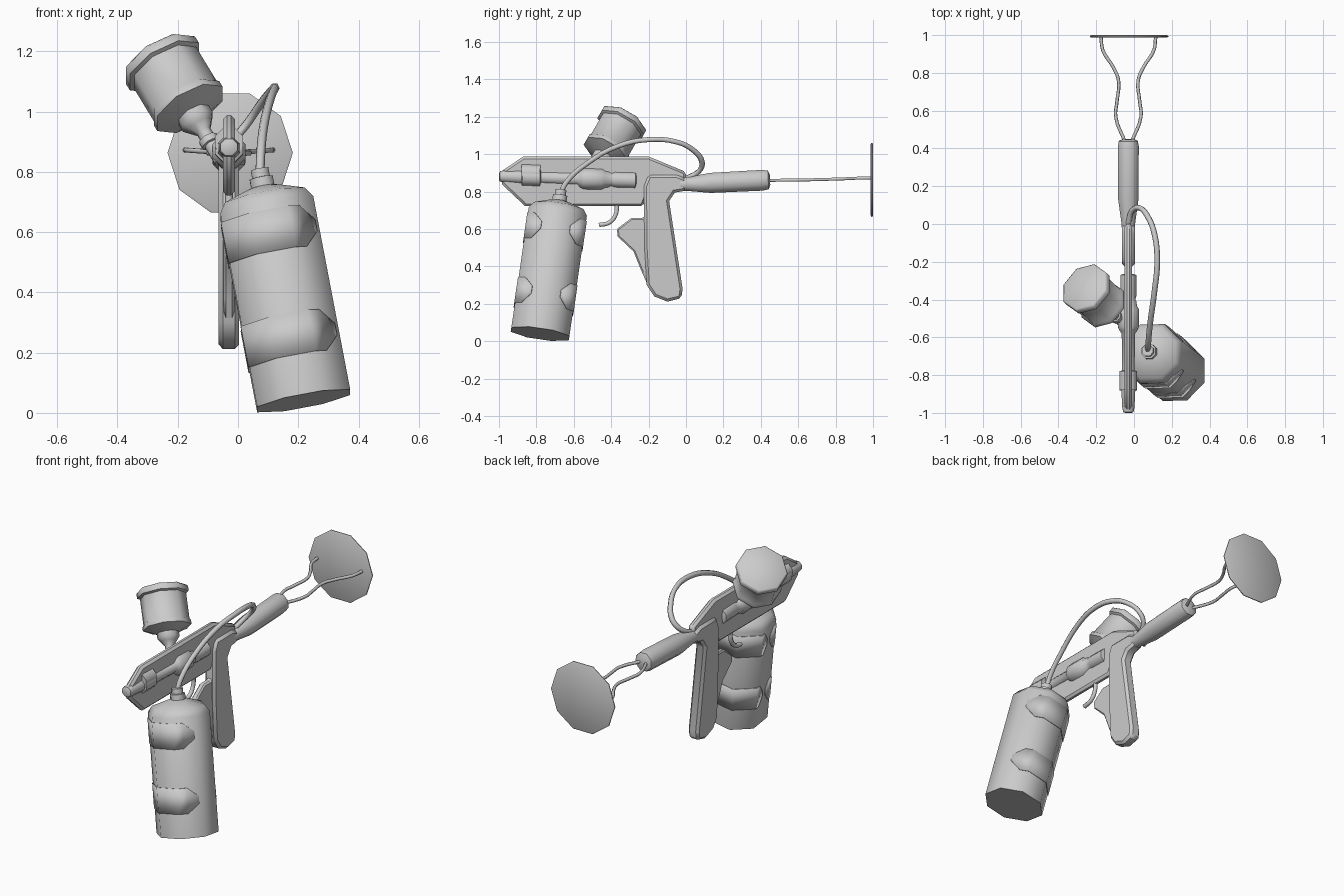
import bpy, bmesh
from math import cos, sin, radians, pi
from mathutils import Vector

cube = bpy.data.objects.get("Cube")
if cube:
    bpy.data.objects.remove(cube, do_unlink=True)

GREY = (0.6, 0.6, 0.6, 1.0)
mat = bpy.data.materials.new("plain grey")
mat.use_nodes = True
mat.diffuse_color = GREY
mat.node_tree.nodes["Principled BSDF"].inputs["Base Color"].default_value = GREY

MID = -0.03  # sideways position of the gun's centre plane


def finish(name, bm, angle=50):
    bmesh.ops.recalc_face_normals(bm, faces=bm.faces)
    me = bpy.data.meshes.new(name)
    bm.to_mesh(me)
    bm.free()
    me.materials.append(mat)
    me.shade_smooth()
    me.set_sharp_from_angle(angle=radians(angle))
    ob = bpy.data.objects.new(name, me)
    bpy.context.collection.objects.link(ob)
    return ob


def frame(start, end):
    start = Vector(start)
    axis = (Vector(end) - start).normalized()
    u = Vector((1, 0, 0))
    u = (u - axis * u.dot(axis)).normalized()
    return start, axis, u, axis.cross(u)


def lathe(name, start, end, profile, sides=8, roll=0.5):
    """Turned part: profile holds (distance along axis, radius)."""
    o, axis, u, v = frame(start, end)
    bm = bmesh.new()
    rings = []
    for t, r in profile:
        ring = []
        for i in range(sides):
            a = 2 * pi * (i + roll) / sides
            ring.append(bm.verts.new(o + axis * t + (u * cos(a) + v * sin(a)) * r))
        rings.append(ring)
    for lo, hi in zip(rings, rings[1:]):
        for i in range(sides):
            j = (i + 1) % sides
            bm.faces.new((lo[i], lo[j], hi[j], hi[i]))
    bm.faces.new(rings[0])
    bm.faces.new(rings[-1])
    return finish(name, bm)


def slab(name, outline, half, bevel):
    """Flat part cut from a side outline of (y, z) points, with chamfered edges."""
    bm = bmesh.new()
    face = bm.faces.new([bm.verts.new((MID - half, y, z)) for y, z in outline])
    new = bmesh.ops.extrude_face_region(bm, geom=[face])["geom"]
    bmesh.ops.translate(bm, vec=(2 * half, 0, 0),
                        verts=[g for g in new if isinstance(g, bmesh.types.BMVert)])
    ob = finish(name, bm)
    mod = ob.modifiers.new("chamfer", "BEVEL")
    mod.width = bevel
    mod.segments = 1
    mod.limit_method = "ANGLE"
    mod.angle_limit = radians(60)
    return ob


def tube(name, points, radius):
    cu = bpy.data.curves.new(name, "CURVE")
    cu.dimensions = "3D"
    cu.bevel_depth = radius
    cu.bevel_resolution = 1
    cu.resolution_u = 4
    cu.use_fill_caps = True
    sp = cu.splines.new("BEZIER")
    sp.bezier_points.add(len(points) - 1)
    for bp, p in zip(sp.bezier_points, points):
        bp.co = p
        bp.handle_left_type = bp.handle_right_type = "AUTO"
    cu.materials.append(mat)
    ob = bpy.data.objects.new(name, cu)
    bpy.context.collection.objects.link(ob)
    return ob


# Large canister hanging on the left side
CAN_BASE, CAN_TOP, CAN_R = (0.218, -0.78, 0.04), (0.073, -0.67, 0.80), 0.17
lathe("large_canister", CAN_BASE, CAN_TOP,
      [(0, CAN_R), (0.66, CAN_R), (0.695, 0.145), (0.725, 0.06), (0.73, 0.042),
       (0.76, 0.042), (0.762, 0.032), (0.79, 0.032), (0.792, 0.015)])


# Pointed label plates wrapped round the canister
def label(name, height, mirror):
    o, axis, u, v = frame(CAN_BASE, CAN_TOP)
    bm = bmesh.new()
    pairs = []
    for deg, half in [(-175, 0.02), (-165, 0.07), (-157.5, 0.07), (-112.5, 0.07),
                      (-67.5, 0.07), (-50, 0.07), (-28, 0.02)]:
        a = radians(deg * mirror)
        off = radians((deg - 22.5) % 45 - 22.5)
        r = CAN_R * cos(pi / 8) / cos(off) + 0.002
        p = o + (u * cos(a) + v * sin(a)) * r
        pairs.append([bm.verts.new(p + axis * (height + s * half)) for s in (-1, 1)])
    for (a, b), (c, d) in zip(pairs, pairs[1:]):
        bm.faces.new((a, c, d, b))
    ob = finish(name, bm)
    mod = ob.modifiers.new("thickness", "SOLIDIFY")
    mod.thickness = 0.004
    mod.offset = 0


for place, height in (("upper", 0.56), ("lower", 0.205)):
    label(place + "_front_label", height, 1)
    label(place + "_back_label", height, -1)

# Small cup leaning out on the right side, with its stem
lathe("small_cup", (-0.16, -0.43, 1.01), (-0.26, -0.335, 1.175),
      [(-0.03, 0.06), (-0.005, 0.115), (0, 0.132), (0.022, 0.132), (0.03, 0.125),
       (0.175, 0.125), (0.182, 0.14), (0.21, 0.14), (0.218, 0.13)])
lathe("cup_stem", (-0.055, -0.53, 0.837), (-0.16, -0.43, 1.01),
      [(0, 0.025), (0.07, 0.025), (0.072, 0.034), (0.095, 0.034), (0.097, 0.025),
       (0.125, 0.025), (0.15, 0.045), (0.17, 0.06), (0.21, 0.06)])

# Gun body plate
slab("body_plate",
     [(-0.985, 0.91), (-0.87, 0.988), (-0.20, 0.988), (0, 0.905), (0, 0.85), (-0.2, 0.80),
      (-0.23, 0.722), (-0.86, 0.722), (-0.985, 0.84)], 0.02, 0.013)

# Stepped barrel running through the plate
lathe("barrel", (MID, -1, 0.882), (MID, -0.25, 0.86),
      [(0, 0.018), (0.005, 0.03), (0.03, 0.035), (0.12, 0.04), (0.125, 0.05), (0.22, 0.05),
       (0.225, 0.036), (0.42, 0.038), (0.435, 0.05), (0.455, 0.06), (0.55, 0.06),
       (0.565, 0.05), (0.59, 0.046), (0.60, 0.04), (0.62, 0.046), (0.73, 0.046),
       (0.735, 0.03)])
lathe("nozzle_block", (MID, -0.88, 0.9), (MID, -0.78, 0.897), [(0, 0.05), (0.1, 0.05)])

# Grip, finger rest and trigger
slab("grip",
     [(-0.225, 0.83), (-0.20, 0.89), (-0.05, 0.89), (0, 0.87), (0, 0.805), (-0.06, 0.795),
      (-0.09, 0.75), (-0.018, 0.28), (-0.025, 0.23), (-0.10, 0.212), (-0.17, 0.24),
      (-0.21, 0.30), (-0.222, 0.5)], 0.034, 0.014)
slab("finger_rest",
     [(-0.2, 0.73), (-0.225, 0.66), (-0.29, 0.66), (-0.37, 0.60), (-0.365, 0.56),
      (-0.28, 0.48), (-0.24, 0.38), (-0.2, 0.29)], 0.018, 0.008)
tube("trigger", [(MID, -0.37, 0.74), (MID, -0.375, 0.68), (MID, -0.41, 0.635),
                 (MID, -0.465, 0.622)], 0.013)

# Rear stock with its wire brace and shoulder plate
lathe("stock", (MID, -0.04, 0.838), (MID, 0.45, 0.863),
      [(0, 0.036), (0.05, 0.04), (0.17, 0.058), (0.45, 0.06), (0.48, 0.054), (0.49, 0.03)])
for side, name in ((1, "left_wire"), (-1, "right_wire")):
    tube(name, [(MID + side * x, y, z) for x, y, z in
                [(0.015, 0.43, 0.86), (0.067, 0.57, 0.862), (0.06, 0.65, 0.863),
                 (0.052, 0.76, 0.866), (0.08, 0.83, 0.868), (0.135, 0.92, 0.872),
                 (0.145, 0.99, 0.873)]], 0.009)
lathe("shoulder_plate", (-0.026, 0.987, 0.863), (-0.026, 1, 0.863),
      [(0, 0.2), (0.004, 0.208), (0.009, 0.208), (0.013, 0.2)], sides=10, roll=0)

# Hose from the canister neck over to the back of the body
tube("hose", [(0.073, -0.67, 0.79), (0.075, -0.64, 0.85), (0.085, -0.53, 0.95),
              (0.108, -0.36, 1.045), (0.123, -0.2, 1.078), (0.11, -0.06, 1.068),
              (0.075, 0.035, 1.025), (0.03, 0.085, 0.96), (-0.01, 0.07, 0.91),
              (MID, 0.0, 0.87)], 0.015)
